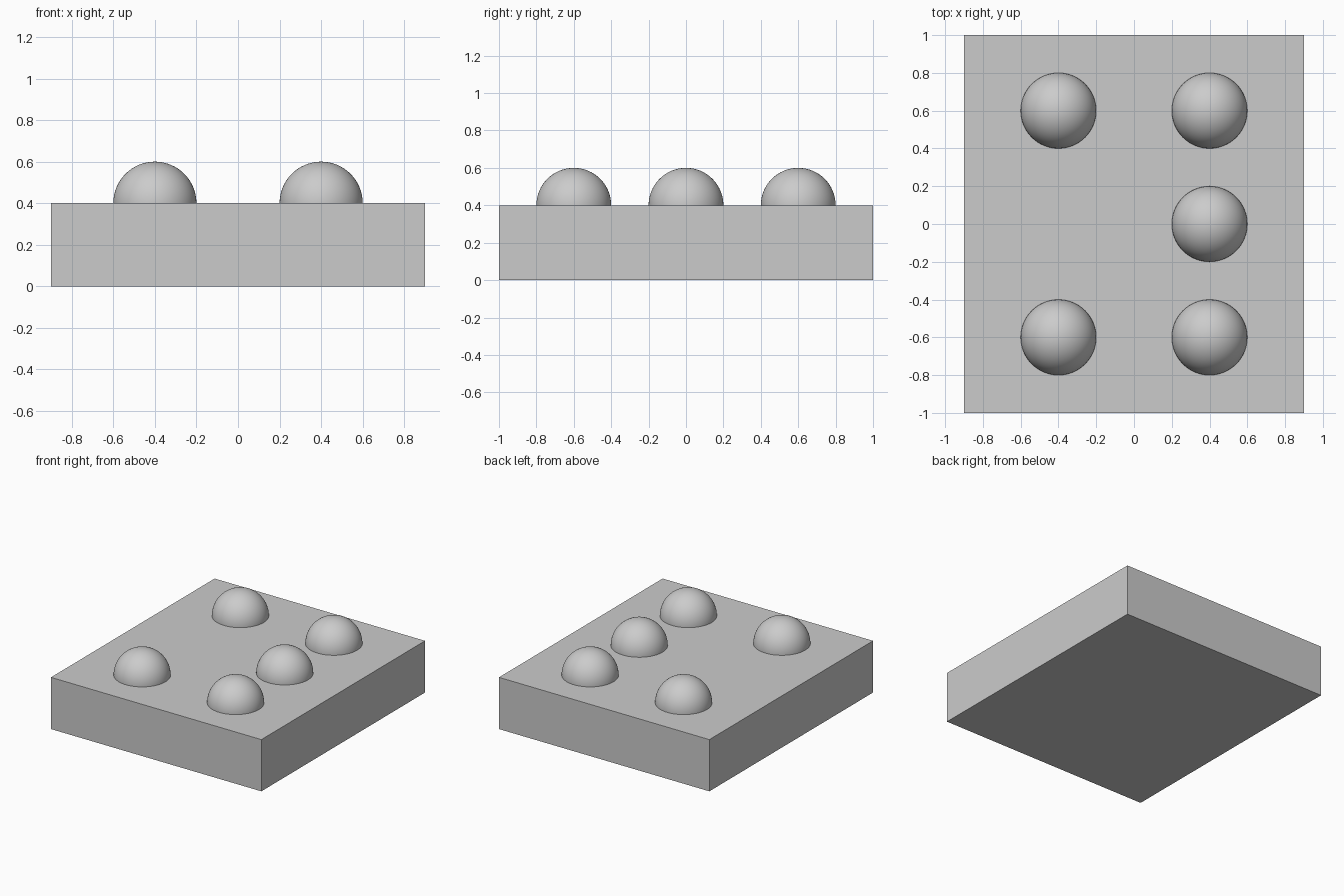
import bpy
import bmesh
import math

cube = bpy.data.objects.get("Cube")
if cube:
    bpy.data.objects.remove(cube, do_unlink=True)

SLAB_SIZE = (1.8, 2.0, 0.4)
DOME_RADIUS = 0.2
SINK = 0.02  # depth of each dome below the slab's top

# Single plain grey for every part
grey = bpy.data.materials.new("plain_grey")
grey.use_nodes = True
grey.diffuse_color = (0.6, 0.6, 0.6, 1)
grey.node_tree.nodes["Principled BSDF"].inputs["Base Color"].default_value = (0.6, 0.6, 0.6, 1)


def add_object(name, bm, location):
    mesh = bpy.data.meshes.new(name)
    bm.to_mesh(mesh)
    bm.free()
    mesh.materials.append(grey)
    obj = bpy.data.objects.new(name, mesh)
    obj.location = location
    bpy.context.collection.objects.link(obj)
    return obj


# Rectangular slab
bm = bmesh.new()
bmesh.ops.create_cube(bm, size=1)
bmesh.ops.scale(bm, vec=SLAB_SIZE, verts=bm.verts)
add_object("base_slab", bm, (0, 0, SLAB_SIZE[2] / 2))


# Half sphere, cut just under the slab's top and closed
def add_dome(name, x, y):
    bm = bmesh.new()
    bmesh.ops.create_uvsphere(bm, u_segments=64, v_segments=32, radius=DOME_RADIUS)
    cut = bmesh.ops.bisect_plane(
        bm, geom=bm.verts[:] + bm.edges[:] + bm.faces[:],
        plane_co=(0, 0, -SINK), plane_no=(0, 0, 1), clear_inner=True)
    rim = [e for e in cut["geom_cut"] if isinstance(e, bmesh.types.BMEdge)]
    bmesh.ops.contextual_create(bm, geom=rim)
    bmesh.ops.recalc_face_normals(bm, faces=bm.faces[:])
    dome = add_object(name, bm, (x, y, SLAB_SIZE[2]))
    bpy.ops.object.select_all(action="DESELECT")
    dome.select_set(True)
    bpy.context.view_layer.objects.active = dome
    bpy.ops.object.shade_smooth_by_angle(angle=math.radians(30))


# Three domes on the left side, two on the right
for row, y in (("front", -0.6), ("middle", 0), ("back", 0.6)):
    add_dome(f"{row}_left_dome", 0.4, y)
    if row != "middle":
        add_dome(f"{row}_right_dome", -0.4, y)
